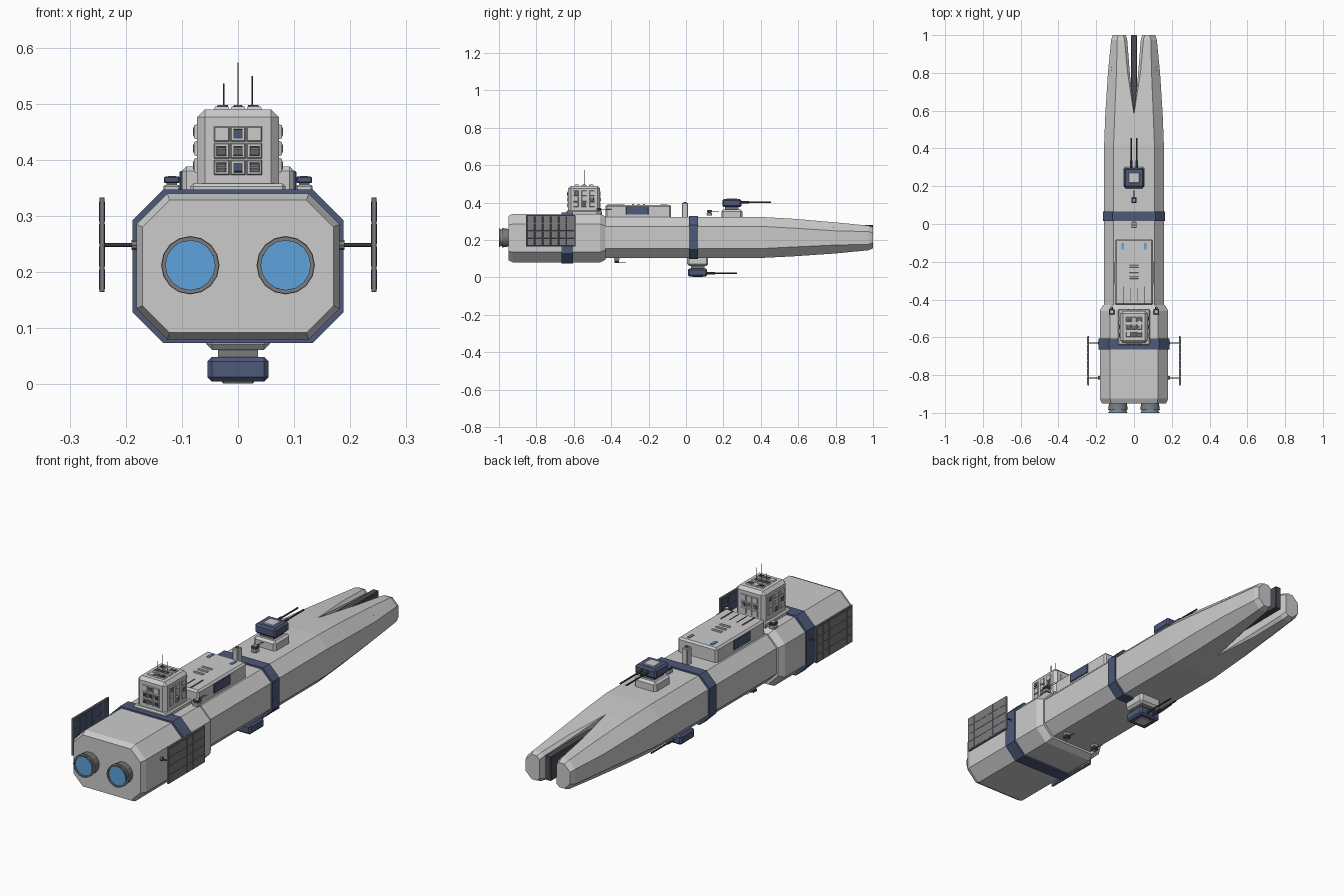
import bpy, bmesh, math
from mathutils import Vector, Matrix

if "Cube" in bpy.data.objects:
    bpy.data.objects.remove(bpy.data.objects["Cube"])

def mat(name, r, g, b):
    m = bpy.data.materials.new(name)
    m.diffuse_color = (r, g, b, 1)
    m.use_nodes = True
    m.node_tree.nodes["Principled BSDF"].inputs["Base Color"].default_value = m.diffuse_color
    return m

HULL, DARK, BLUE, GLOW, MID = range(5)
MATS = [mat("hull_grey", .60, .60, .58), mat("dark_grey", .07, .075, .085), mat("navy", .075, .10, .19),
        mat("engine_glow", .11, .36, .72), mat("mid_grey", .2, .2, .21)]

def finish(name, bm, mirror=False, m=None):
    me = bpy.data.meshes.new(name)
    if m is not None:
        for f in bm.faces:
            f.material_index = m
    bmesh.ops.recalc_face_normals(bm, faces=bm.faces)
    bm.to_mesh(me)
    bm.free()
    for x in MATS:
        me.materials.append(x)
    ob = bpy.data.objects.new(name, me)
    bpy.context.collection.objects.link(ob)
    if mirror:
        ob.modifiers.new("mirror", 'MIRROR')
    return ob

def box(name, lo, hi, bevel=0, m=HULL, mirror=False):
    bm = bmesh.new()
    lo, hi = Vector(lo), Vector(hi)
    bmesh.ops.create_cube(bm, size=1, matrix=Matrix.Translation((lo + hi) / 2) @ Matrix.Diagonal((*(hi - lo), 1)))
    if bevel:
        bmesh.ops.bevel(bm, geom=bm.edges[:], offset=bevel, segments=1, affect='EDGES')
    return finish(name, bm, mirror, m)

def rod(name, a, b, r, m=HULL, n=12, r2=None, mirror=False):
    a, b = Vector(a), Vector(b)
    bm = bmesh.new()
    rot = (b - a).to_track_quat('Z', 'Y').to_matrix().to_4x4()
    bmesh.ops.create_cone(bm, cap_ends=True, segments=n, radius1=r, radius2=r if r2 is None else r2,
                          depth=(b - a).length, matrix=Matrix.Translation((a + b) / 2) @ rot)
    return finish(name, bm, mirror, m)

# Hull stations: y, inner x, outer x, bottom z, top z, outer chamfer, inner chamfer
REAR = [(-.95, 0, .17, .092, .328, .048, 0), (-.925, 0, .181, .08, .34, .055, 0),
        (-.46, 0, .181, .08, .34, .055, 0), (-.43, 0, .165, .095, .325, .05, 0)]
FORE = [(-.44, 0, .158, .105, .322, .05, 0), (.42, 0, .158, .105, .322, .05, 0),
        (.58, 0, .152, .113, .313, .05, 0), (.80, .022, .138, .128, .294, .045, .012),
        (.975, .036, .121, .145, .277, .032, .014), (1, .043, .113, .155, .268, .03, .014)]

def section(s):
    y, xi, xo, z0, z1, c, ci = s
    return [Vector((x, y, z)) for x, z in ((xi, z1 - ci), (xi + ci, z1), (xo - c, z1), (xo, z1 - c),
            (xo, z0 + c), (xo - c, z0), (xi + ci, z0), (xi, z0 + ci))]

def at(st, y):
    for a, b in zip(st, st[1:]):
        if y <= b[0]:
            t = (y - a[0]) / (b[0] - a[0])
            return [p + (q - p) * t for p, q in zip(a, b)]
    return st[-1]

def loft(name, st, m=HULL):
    bm = bmesh.new()
    rings = [[bm.verts.new(p) for p in section(s)] for s in st]
    for a, b in zip(rings, rings[1:]):
        for i in range(8):
            j = (i + 1) % 8
            bm.faces.new((a[i], a[j], b[j], b[i]))
    bm.faces.new(rings[0])
    bm.faces.new(rings[-1][::-1])
    bmesh.ops.delete(bm, geom=[f for f in bm.faces if all(v.co.x < 1e-4 for v in f.verts)], context='FACES')
    bmesh.ops.remove_doubles(bm, verts=bm.verts, dist=1e-5)
    return finish(name, bm, True, m)

def band(name, st, y0, y1, g=.007):
    ss = []
    for y in (y0, y1):
        _, xi, xo, z0, z1, c, ci = at(st, y)
        ss.append((y, xi, xo + g, z0 - g, z1 + g, c, ci))
    loft(name, ss, BLUE)

# Raised slab on a quad, then a panel with optional inset or grille
def slab(bm, q, h, inset, m):
    c = sum(q, Vector()) / 4
    n = (q[1] - q[0]).cross(q[3] - q[0]).normalized()
    v = [bm.verts.new(p) for p in q] + [bm.verts.new(p.lerp(c, inset) + n * h) for p in q]
    for f in [(4, 5, 6, 7)] + [(i, (i + 1) % 4, (i + 1) % 4 + 4, i + 4) for i in range(4)]:
        bm.faces.new([v[i] for i in f]).material_index = m
    return [x.co.copy() for x in v[4:]]

def sub(q, a0, a1, b0, b1):
    return [q[0].lerp(q[1], a).lerp(q[3].lerp(q[2], a), b) for a, b in ((a0, b0), (a1, b0), (a1, b1), (a0, b1))]

def panel(bm, q, kind, h=.008):
    top = slab(bm, q, h, .13, HULL)
    if kind in 'db':
        t = slab(bm, sub(top, .14, .86, .14, .86), .0012, .04, DARK)
        slab(bm, sub(t, .1, .9, .1, .9), .0012, .04, BLUE if kind == 'b' else MID)
    if kind == 'g':
        t = slab(bm, sub(top, .12, .88, .12, .88), .0012, .04, MID)
        for i in range(4):
            slab(bm, sub(t, .06, .94, .06 + i * .24, .2 + i * .24), .0015, .05, DARK)

def quad(st, k, y0, y1, t0, t1):
    def p(y, t):
        s = section(at(st, y))
        return s[k].lerp(s[k + 1], t)
    return [p(y0, t0), p(y0, t1), p(y1, t1), p(y1, t0)][::-1]

def turned(q):
    return q[1:] + q[:1]

def rows(bm, st, k, ys, w, spans, kinds):
    i = 0
    for y in ys:
        for t0, t1 in spans:
            panel(bm, turned(quad(st, k, y - w / 2, y + w / 2, t0, t1)), kinds[i % len(kinds)])
            i += 1

def seam(bm, st, k, y0, y1, t0, t1):
    slab(bm, quad(st, k, y0, y1, t0, t1), .0015, .02, DARK)

loft("rear_hull", REAR)
loft("forward_hull", FORE)
band("rear_band", REAR, -.665, -.605)
band("middle_band", FORE, .015, .065)

# Rear hull panels (strip 1 top, 2 upper chamfer, 3 side, 4 lower chamfer, 5 bottom)
ONE, TWO = [(.1, .9)], [(.04, .48), (.52, .96)]
bm = bmesh.new()
three = [(.02, .31), (.35, .65), (.69, .98)]
rows(bm, REAR, 1, [-.755], .075, [(.06, .46), (.56, .9)], "dp")
rows(bm, REAR, 1, [-.86], .08, [(.06, .46), (.56, .94)], "pp")
rows(bm, REAR, 1, [-.50], .07, [(.66, .96)], "p")
for k in (2, 4):
    rows(bm, REAR, k, [-.87, -.77, -.545], .08, ONE, "dpp")
rows(bm, REAR, 3, [-.89], .06, three, "dgd")
rows(bm, REAR, 3, [-.545], .08, [(.06, .94)], "p")
rows(bm, REAR, 5, [-.87, -.76, -.54], .08, TWO, "dpgdp")
for y in (-.70, -.82):
    seam(bm, REAR, 2, y, y + .04, .3, .36)
    seam(bm, REAR, 2, y, y + .04, .6, .66)
finish("rear_hull_panels", bm, True)

# Forward hull and prong panels
bm = bmesh.new()
mid = [-.37, -.265, -.175, -.085]
front = [.115, .20, .28, .365]
for k, pat in ((2, "bppp"), (4, "bpdp")):
    rows(bm, FORE, k, mid, .078, ONE, pat)
    rows(bm, FORE, k, front[2:], .07, ONE, "pd" if k == 2 else "dp")
    rows(bm, FORE, k, [.5], .10, [(.15, .85)], "d" if k == 2 else "p")
rows(bm, FORE, 3, mid, .078, TWO, "bpgggggp")
rows(bm, FORE, 3, [.115, .28, .365], .07, TWO, "ppppgb")
rows(bm, FORE, 3, [.945], .06, [(.12, .88)], "b")
rows(bm, FORE, 1, [.115, .37], .07, [(.5, .95)], "pg")
rows(bm, FORE, 1, [.27], .09, [(.62, .95)], "d")
rows(bm, FORE, 1, [.635, .735], .07, [(.12, .42), (.52, .95)], "pdpd")
rows(bm, FORE, 1, [.84, .94], .075, [(.12, .9)], "gp")
rows(bm, FORE, 1, [.5], .09, [(.3, .9)], "p")
rows(bm, FORE, 5, [-.37, -.27, -.17, -.07, .18, .28, .38], .08, TWO, "dpgpb")
rows(bm, FORE, 5, [.5, .66, .78], .07, [(.15, .85)], "p")
for y0, y1, t in ((.10, .18, .5), (.45, .55, .55), (.62, .72, .4), (.75, .86, .6)):
    seam(bm, FORE, 3, y0, y1, t, t + .04)
    seam(bm, FORE, 2, y0, y1, t, t + .04)
seam(bm, FORE, 3, .435, .44, .02, .98)
seam(bm, FORE, 3, .58, .584, .02, .98)
seam(bm, FORE, 1, .46, .58, 0, .03)
finish("forward_hull_panels", bm, True)

# Spinal gun rail between the prongs
box("bow_rail", (-.015, .58, .17), (.015, 1, .281), .003, DARK)

# Twin engines
for s, side in ((1, "right"), (-1, "left")):
    x, z = s * .085, .212
    rod(side + "_engine_bell", (x, -.94, z), (x, -.985, z), .046, MID, 16, .052)
    bm = bmesh.new()
    for r, y in ((.052, -.985), (.051, -1), (.044, -1), (.042, -.985)):
        bmesh.ops.create_circle(bm, segments=16, radius=r, matrix=Matrix.Translation((x, y, z)) @ Matrix.Rotation(math.pi / 2, 4, 'X'))
    bmesh.ops.bridge_loops(bm, edges=bm.edges[:])
    finish(side + "_engine_rim", bm, False, MID)
    rod(side + "_engine_glow", (x, -.98, z), (x, -.993, z), .044, GLOW, 24)

# Dorsal block with blue side plates, roof slats and hatches
box("dorsal_block", (-.1, -.43, .31), (.1, -.08, .388), .008)
box("dorsal_side_plate", (.095, -.32, .335), (.104, -.2, .38), .002, BLUE, True)
box("dorsal_roof_hatch", (.052, -.135, .386), (.066, -.1, .391), .001, GLOW, True)
box("dorsal_roof_rib", (.052, -.42, .386), (.057, -.33, .391), 0, MID, True)
box("dorsal_roof_line", (.018, -.41, .386), (.021, -.34, .39), 0, DARK, True)
for i in range(3):
    box("dorsal_slat_%d" % i, (-.025, -.29 + i * .03, .386), (.025, -.278 + i * .03, .393), .002)

# Command tower with window pads on its faces
box("tower", (-.073, -.63, .32), (.073, -.46, .49), .014)
box("tower_foot", (-.085, -.64, .32), (.085, -.45, .358), .006)
def facequad(o, u, v, a, b, w):
    o, u, v = Vector(o), Vector(u), Vector(v)
    return [o + u * (a + i * w) + v * (b + j * w) for i, j in ((-1, -1), (1, -1), (1, 1), (-1, 1))]
bm = bmesh.new()
X, Y, Z = (1, 0, 0), (0, 1, 0), (0, 0, 1)
for i in range(3):
    for j in range(3):
        a, b = (i - 1) * .029, (j - 1) * .03
        panel(bm, facequad((0, -.63, .416), X, Z, a, b, .0135), "gbgggggpbp"[(j * 3 + i) + (j == 2)] if j else "gbg"[i], .004)
        panel(bm, facequad((0, -.46, .416), (-1, 0, 0), Z, a, b, .0135), "pdp"[j], .004)
        panel(bm, facequad((0, -.545, .49), X, Y, a, b * 1.3, .0135), "pdg"[(i + j) % 3], .005)
        for sx in (1, -1):
            panel(bm, facequad((sx * .073, -.545, .42), (0, sx, 0), Z, a * 1.5, b, .0135), "pdp"[(i + 2 * j) % 3], .005)
finish("tower_windows", bm)
for x, h in ((-.025, .536), (0, .573), (.025, .549)):
    rod("antenna_base", (x, -.545, .488), (x, -.545, .498), .007, MID, 8)
    rod("antenna", (x, -.545, .495), (x, -.545, h), .0015, DARK, 6)

# Gun turrets, large and small, upright or hanging
def turret(name, x, y, z, s, up=1, length=3.1):
    def b(part, lo, hi, bev, m):
        za, zb = sorted((z + up * lo[2] * s, z + up * hi[2] * s))
        box(name + part, (x + lo[0] * s, y + lo[1] * s, za), (x + hi[0] * s, y + hi[1] * s, zb), bev * s, m)
    b("_base", (-1.1, -1.1, -.3), (1.1, 1.1, .75), .2, HULL)
    b("_collar", (-.7, -.7, .7), (.7, .7, 1.05), 0, MID)
    b("_head", (-1.05, -1, 1), (1.05, 1, 1.85), .15, BLUE)
    b("_hatch", (-.55, -.55, 1.8), (.55, .55, 1.92), .05, HULL)
    for g in (-.3, .3):
        zz = z + up * 1.5 * s
        rod(name + "_sleeve", (x + g * s, y + .9 * s, zz), (x + g * s, y + 1.8 * s, zz), .13 * s, DARK, 8)
        rod(name + "_barrel", (x + g * s, y + 1.8 * s, zz), (x + g * s, y + (1 + length) * s, zz), .075 * s, DARK, 8)

turret("top_turret", 0, .245, .325, .051)
turret("belly_turret", 0, .062, .1, .0515, -1)
turret("bow_small_turret", 0, .125, .335, .013, 1, 3)
for sx in (-1, 1):
    turret("side_small_turret", sx * .118, -.465, .345, .0135, 1, 4)
    turret("belly_small_turret", sx * .08, -.37, .1, .0125, -1, 3)
box("sensor_post", (-.014, -.022, .31), (.014, .012, .398), .003)
rod("sensor_cap", (0, -.005, .398), (0, -.005, .404), .008, MID, 8)

# Side array panels on struts, with cell grid on both faces
box("array_panel", (.238, -.855, .164), (.247, -.592, .333), .001, MID, True)
bm = bmesh.new()
for i in range(6):
    for j in range(4):
        y, z = -.849 + i * .0427, .169 + j * .0402
        for x, d in ((.247, 1), (.238, -1)):
            q = [Vector((x, y + a * .038, z + b * .036)) for a, b in ((0, 0), (1, 0), (1, 1), (0, 1))][::d]
            slab(bm, q, .001, .03, MID if d > 0 else BLUE)
finish("array_cells", bm, True)
for y in (-.815, -.63):
    rod("array_strut", (.175, y, .248), (.24, y, .248), .0035, DARK, 8, None, True)
    rod("array_strut_foot", (.178, y, .248), (.19, y, .248), .009, MID, 8, None, True)
